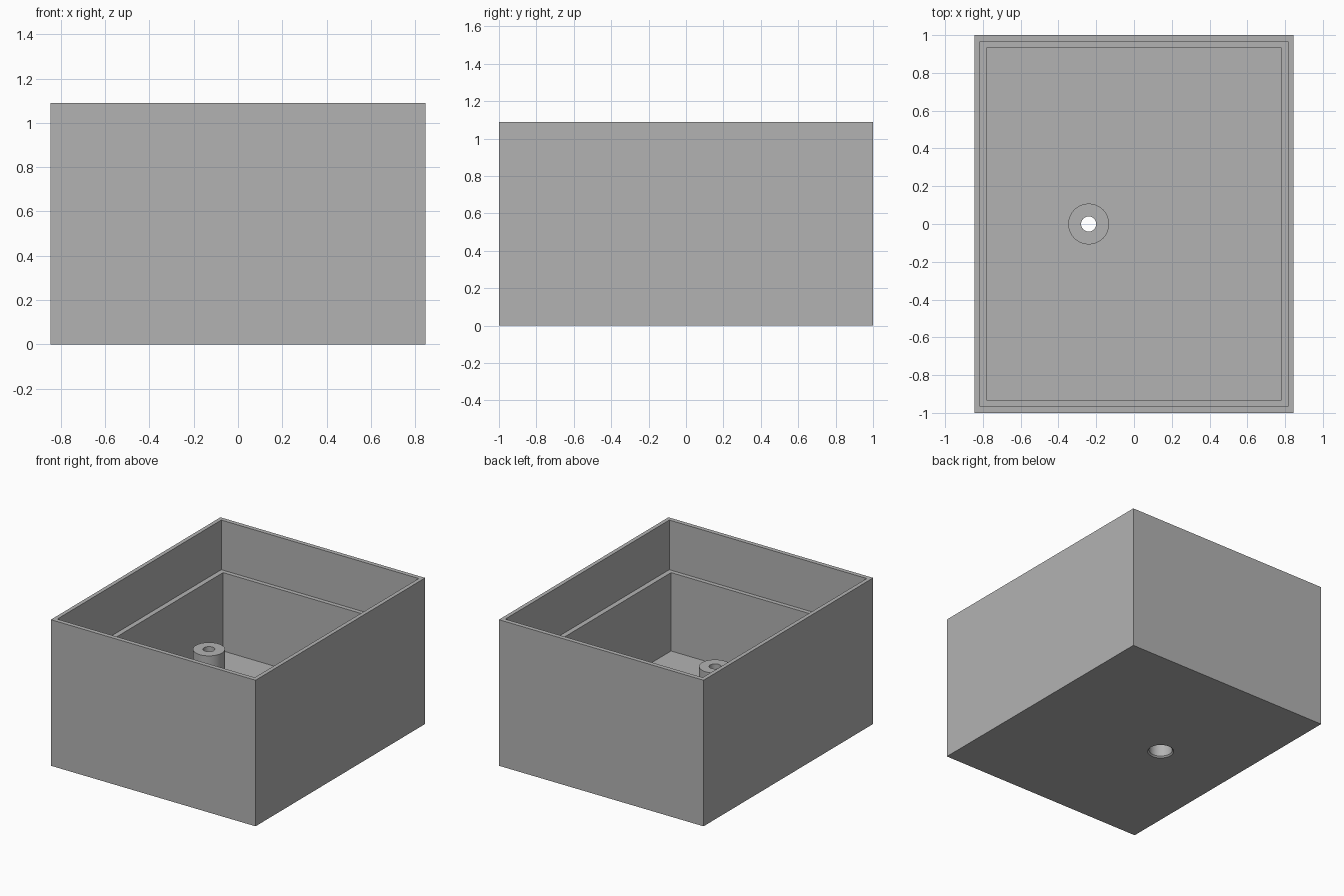
import bpy
import bmesh
from math import cos, sin, tau, radians

cube = bpy.data.objects.get("Cube")
if cube:
    bpy.data.objects.remove(cube, do_unlink=True)

HEIGHT, LEDGE, FLOOR = 1.09, 0.72, 0.135
POST_X, POST_R, POST_TOP = -0.24, 0.108, 0.65
SEGMENTS = 64

grey = bpy.data.materials.new("plain grey")
grey.use_nodes = True
colour = (0.45, 0.45, 0.45, 1)
grey.diffuse_color = colour
grey.node_tree.nodes["Principled BSDF"].inputs["Base Color"].default_value = colour


def rectangle(bm, half_x, half_y, z):
    corners = [(-1, -1), (1, -1), (1, 1), (-1, 1)]
    return [bm.verts.new((sx * half_x, sy * half_y, z)) for sx, sy in corners]


def circle(bm, radius, z):
    angles = [tau * i / SEGMENTS for i in range(SEGMENTS)]
    return [bm.verts.new((POST_X + radius * cos(a), radius * sin(a), z)) for a in angles]


def skin(bm, rings):
    """Join each ring to the next with a band of quads."""
    for a, b in zip(rings, rings[1:]):
        n = len(a)
        for i in range(n):
            j = (i + 1) % n
            bm.faces.new((a[i], a[j], b[j], b[i]))


def ring_edges(bm, ring):
    return [bm.edges.get((v, ring[i - 1])) for i, v in enumerate(ring)]


def finish(bm, name):
    bmesh.ops.recalc_face_normals(bm, faces=bm.faces)
    mesh = bpy.data.meshes.new(name)
    bm.to_mesh(mesh)
    bm.free()
    mesh.materials.append(grey)
    obj = bpy.data.objects.new(name, mesh)
    bpy.context.collection.objects.link(obj)
    return obj


# Open box: outer wall, rim, upper recess, ledge and lower recess
bm = bmesh.new()
walls = [rectangle(bm, *size) for size in (
    (0.845, 1, 0), (0.845, 1, HEIGHT),
    (0.815, 0.967, HEIGHT), (0.815, 0.967, LEDGE),
    (0.778, 0.935, LEDGE), (0.778, 0.935, FLOOR))]
skin(bm, walls)

# Underside and floor, both open where the post passes through
opening = [circle(bm, POST_R, 0), circle(bm, POST_R, FLOOR)]
skin(bm, opening)
for outline, hole in ((walls[0], opening[0]), (walls[-1], opening[1])):
    edges = ring_edges(bm, outline) + ring_edges(bm, hole)
    bmesh.ops.triangle_fill(bm, edges=edges, use_beauty=True, use_dissolve=False)
finish(bm, "open_box")

# Hollow screw post with a wide bore below and a narrow hole on top
bm = bmesh.new()
profile = [(0.09, 0), (POST_R, 0), (POST_R, POST_TOP), (0.04, POST_TOP),
           (0.04, 0.55), (0.08, 0.55), (0.08, 0.01)]
rings = [circle(bm, r, z) for r, z in profile]
skin(bm, rings + rings[:1])
post = finish(bm, "screw_post")

bpy.ops.object.select_all(action='DESELECT')
post.select_set(True)
bpy.context.view_layer.objects.active = post
bpy.ops.object.shade_smooth_by_angle(angle=radians(30))
